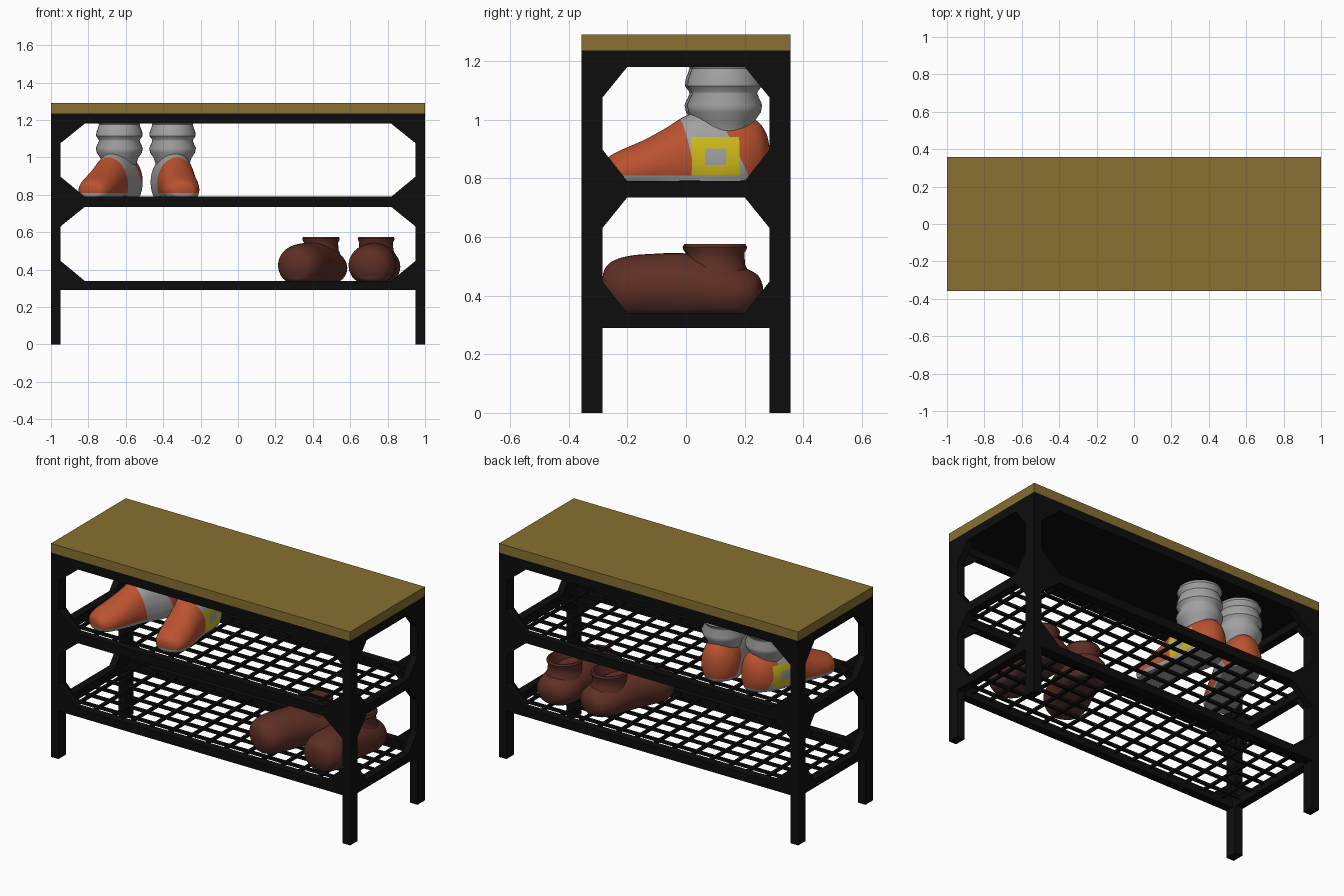
import bpy, bmesh, math
from mathutils import Vector

if "Cube" in bpy.data.objects:
    bpy.data.objects.remove(bpy.data.objects["Cube"], do_unlink=True)


def material(name, *rgb):
    m = bpy.data.materials.new(name)
    m.use_nodes = True
    m.diffuse_color = (*rgb, 1)
    m.node_tree.nodes["Principled BSDF"].inputs["Base Color"].default_value = (*rgb, 1)
    return m


WOOD = material("oak_wood", .25, .16, .03)
BLACK = material("black_metal", .004, .004, .004)
BROWN = material("brown_leather", .11, .028, .018)
BROWN_SOLE = material("brown_sole", .11, .04, .032)
ORANGE = material("orange_fabric", .5, .085, .03)
GREY = material("grey_fabric", .36, .36, .36)
YELLOW = material("yellow_panel", .62, .5, .01)


def finish(name, bm, mats, smooth=False):
    bmesh.ops.recalc_face_normals(bm, faces=bm.faces[:])
    mesh = bpy.data.meshes.new(name)
    bm.to_mesh(mesh)
    bm.free()
    for m in mats:
        mesh.materials.append(m)
    ob = bpy.data.objects.new(name, mesh)
    bpy.context.collection.objects.link(ob)
    if smooth:
        bpy.ops.object.select_all(action='DESELECT')
        ob.select_set(True)
        bpy.context.view_layer.objects.active = ob
        bpy.ops.object.shade_smooth_by_angle(angle=math.radians(40))
    return ob


def add_box(bm, x0, x1, y0, y1, z0, z1):
    new = bmesh.ops.create_cube(bm, size=1)["verts"]
    for v in new:
        v.co = ((x0 + x1) / 2 + v.co.x * (x1 - x0),
                (y0 + y1) / 2 + v.co.y * (y1 - y0),
                (z0 + z1) / 2 + v.co.z * (z1 - z0))


def add_prism(bm, points, offset):
    """Extrude a flat polygon by an offset vector."""
    a = [bm.verts.new(p) for p in points]
    b = [bm.verts.new(Vector(p) + Vector(offset)) for p in points]
    bm.faces.new(a)
    bm.faces.new(b)
    for i in range(len(a)):
        j = (i + 1) % len(a)
        bm.faces.new((a[i], a[j], b[j], b[i]))


def skin(bm, rings, cap=True):
    """Bridge closed rings of points in order."""
    loops = [[bm.verts.new(p) for p in r] for r in rings]
    for a, b in zip(loops, loops[1:]):
        for i in range(len(a)):
            j = (i + 1) % len(a)
            bm.faces.new((a[i], a[j], b[j], b[i]))
    if cap:
        bm.faces.new(loops[0])
        bm.faces.new(loops[-1])


# Bench dimensions
W, D, LX, LY = 1.0, .357, .05, .072
RAILS = [(.29, .34), (.735, .79), (1.18, 1.235)]

# Wooden seat and dark plate below it
bm = bmesh.new()
add_box(bm, -W, W, -D, D, 1.235, 1.29)
finish("seat_board", bm, [WOOD])
bm = bmesh.new()
add_box(bm, -W + .01, W - .01, -D + .01, D - .01, 1.222, 1.235)
finish("seat_underside", bm, [BLACK])

# Legs
for sx, side in ((-1, "right"), (1, "left")):
    for sy, end in ((-1, "front"), (1, "back")):
        bm = bmesh.new()
        add_box(bm, *sorted((sx * W, sx * (W - LX))), *sorted((sy * D, sy * (D - LY))), 0, 1.235)
        finish(f"{end}_{side}_leg", bm, [BLACK])

# Rails around each level
for (z0, z1), level in zip(RAILS, ("lower", "middle", "top")):
    bm = bmesh.new()
    for s in (-1, 1):
        add_box(bm, -W + LX, W - LX, *sorted((s * D, s * (D - .05))), z0, z1)
        add_box(bm, *sorted((s * W, s * (W - LX))), -D + LY, D - LY, z0, z1)
    finish(f"{level}_rails", bm, [BLACK])

# Triangular braces in the corners of every opening
bm = bmesh.new()
for (_, low), (high, _) in zip(RAILS, RAILS[1:]):
    for z, dz in ((low, .108), (high, -.105)):
        for sx in (-1, 1):
            for sy in (-1, 1):
                x, y = sx * (W - LX), sy * (D - LY)
                add_prism(bm, [(x, sy * D, z), (x - sx * .13, sy * D, z), (x, sy * D, z + dz)],
                          (0, -sy * .04, 0))
                add_prism(bm, [(sx * W, y, z), (sx * W, y - sy * .085, z), (sx * W, y, z + dz)],
                          (-sx * .04, 0, 0))
finish("corner_braces", bm, [BLACK])

# Wire shelves
for (z0, z1), level in zip(RAILS[:2], ("lower", "middle")):
    bm = bmesh.new()
    for i in range(1, 16):
        x = -W + i * W / 8
        add_box(bm, x - .008, x + .008, -D + .03, D - .03, z1 - .02, z1 - .004)
    for i in range(1, 7):
        y = -D + i * 2 * D / 7
        add_box(bm, -W + .03, W - .03, y - .008, y + .008, z1 - .02, z1 - .004)
    finish(f"{level}_wire_shelf", bm, [BLACK])


def shoe_body(bm, stations, sub=6, n=36):
    """Loft rounded sections (y, half width, bottom, top) with a flattened sole."""
    rings = []
    pts = [stations[0]] + stations + [stations[-1]]
    for k in range(1, len(pts) - 2):
        a, b, c, d = pts[k - 1:k + 3]
        for s in range(sub + (k == len(pts) - 3)):
            t = s / sub
            y, w, lo, hi = (.5 * (2 * q + (r - p) * t + (2 * p - 5 * q + 4 * r - u) * t * t
                                  + (3 * q - p - 3 * r + u) * t ** 3)
                            for p, q, r, u in zip(a, b, c, d))
            rings.append([(w * math.cos(v), y, max(0, (lo + hi) / 2 + (hi - lo) / 2 * math.sin(v)))
                          for v in (2 * math.pi * i / n for i in range(n))])
    skin(bm, rings)


def lathe_rings(profile, cy, ry_scale, n=32):
    return [[(r * math.cos(a), cy + r * ry_scale * math.sin(a), z)
             for a in (2 * math.pi * i / n for i in range(n))] for r, z in profile]


def cut(bm, co, no):
    bmesh.ops.bisect_plane(bm, geom=bm.verts[:] + bm.edges[:] + bm.faces[:],
                           plane_co=co, plane_no=no)


def place(ob, x, z, turn):
    ob.location = (x, 0, z)
    ob.rotation_euler.z = turn


# Brown ankle shoes on the lower shelf
LEATHER = [(-.286, .02, .08, .11), (-.278, .062, .035, .15), (-.25, .1, -.01, .178),
           (-.19, .124, -.03, .196), (-.1, .124, -.03, .203), (-.02, .122, -.03, .205),
           (.06, .126, -.03, .195), (.13, .128, -.03, .18), (.2, .112, -.02, .155),
           (.245, .075, .01, .13), (.262, .02, .06, .095)]
COLLAR = [(.108, .13), (.093, .165), (.09, .205), (.097, .217), (.099, .226),
          (.094, .235), (.084, .235), (.08, .222), (.08, .15)]
for side, x, turn in (("right", .405, -.39), ("left", .73, -.08)):
    bm = bmesh.new()
    shoe_body(bm, LEATHER)
    cut(bm, (0, 0, .024), (0, 0, 1))
    for f in bm.faces:
        f.material_index = int(f.calc_center_median().z < .024)
    place(finish(f"{side}_leather_shoe", bm, [BROWN, BROWN_SOLE], True), x, .34, turn)
    bm = bmesh.new()
    skin(bm, lathe_rings(COLLAR, .102, 1.08), cap=False)
    place(finish(f"{side}_leather_shoe_collar", bm, [BROWN], True), x, .34, turn)

# Orange boots with grey straps and a yellow outer panel on the middle shelf
BOOT = [(-.275, .03, .02, .065), (-.262, .065, -.015, .085), (-.22, .09, -.04, .108),
        (-.15, .1, -.05, .138), (-.08, .1, -.06, .175), (0, .102, -.07, .222),
        (.06, .106, -.08, .24), (.13, .112, -.08, .238), (.19, .11, -.07, .225),
        (.245, .085, -.04, .205), (.275, .05, 0, .165), (.287, .02, .05, .12)]
SHAFT = [(.09, .17), (.1, .205), (.12, .235), (.125, .26), (.108, .298), (.11, .306),
         (.124, .325), (.122, .345), (.108, .385), (.112, .395), (.12, .415), (.112, .435)]
FRONT, BACK = Vector((0, 1, .2)), Vector((0, 1, .5))


def boot_colour(c, outer):
    inside = lambda y0, y1, z0, z1: y0 < c.y < y1 and z0 < c.z < z1
    if c.z < .02:
        return 1
    if c.x * outer > .03 and inside(.005, .168, .02, .15):
        return 1 if inside(.05, .122, .055, .112) else 2
    return int(c.dot(FRONT) > .02 and c.dot(BACK) < .21)


for side, x, turn, outer in (("right", -.685, -.39, -1), ("left", -.33, .15, 1)):
    bm = bmesh.new()
    shoe_body(bm, BOOT)
    for z in (.02, .055, .112, .15):
        cut(bm, (0, 0, z), (0, 0, 1))
    for y in (.005, .05, .122, .168):
        cut(bm, (0, y, 0), (0, 1, 0))
    cut(bm, (0, .02, 0), FRONT)
    cut(bm, (0, .21, 0), BACK)
    for f in bm.faces:
        f.material_index = boot_colour(f.calc_center_median(), outer)
    place(finish(f"{side}_boot", bm, [ORANGE, GREY, YELLOW], True), x, .79, turn)
    bm = bmesh.new()
    skin(bm, lathe_rings(SHAFT, .133, 1.03))
    place(finish(f"{side}_boot_shaft", bm, [GREY], True), x, .79, turn)
